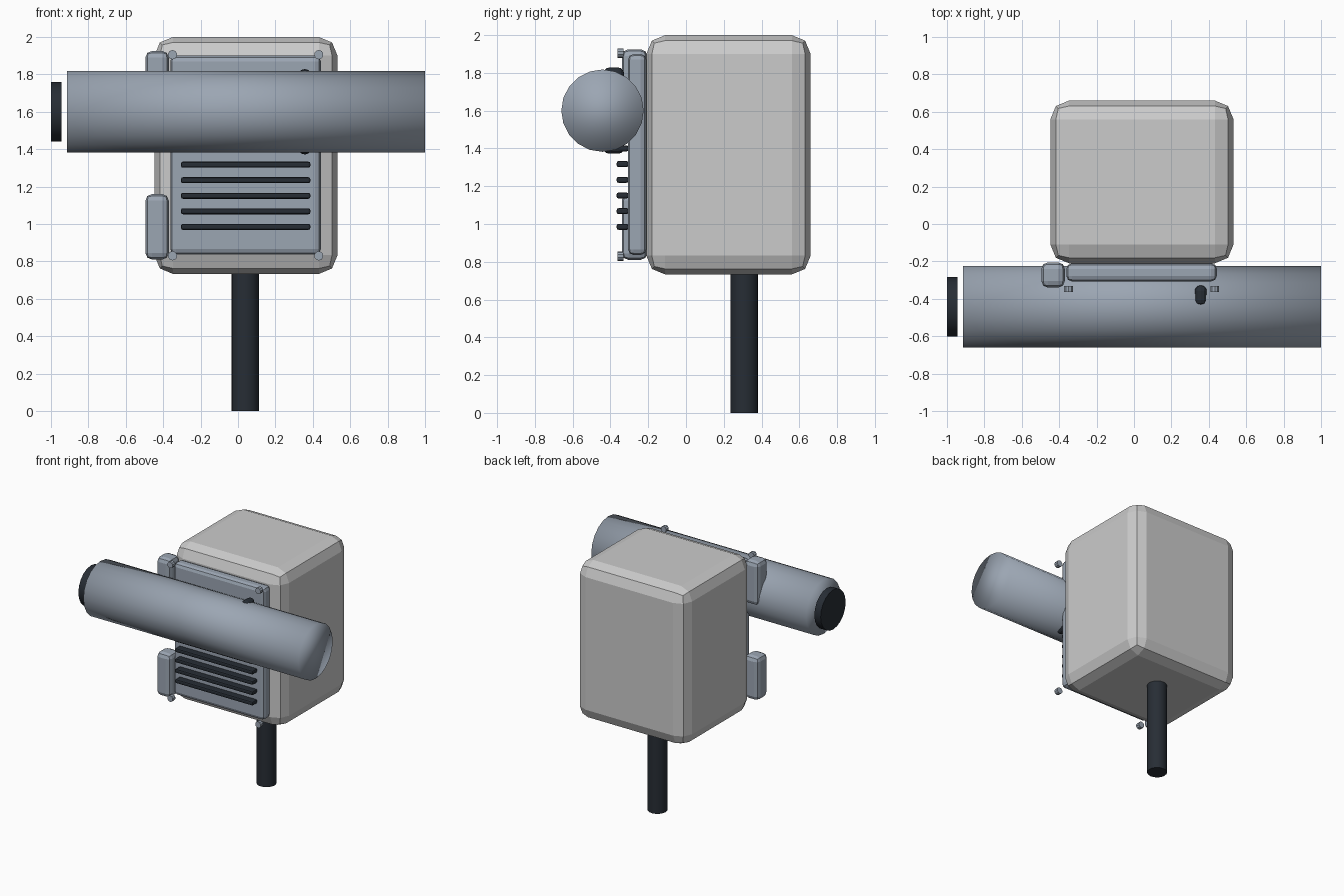
import bpy
from math import pi
from mathutils import Vector

default = bpy.data.objects.get("Cube")
if default:
    bpy.data.objects.remove(default)


def material(name, rgb):
    mat = bpy.data.materials.new(name)
    mat.use_nodes = True
    colour = (*rgb, 1)
    mat.diffuse_color = colour
    mat.node_tree.nodes["Principled BSDF"].inputs["Base Color"].default_value = colour
    return mat


shell = material("pale_grey", (0.55, 0.57, 0.57))
steel = material("blue_grey", (0.33, 0.38, 0.45))
dark = material("charcoal", (0.02, 0.026, 0.035))


def box(name, low, high, mat, bevel, segments=2):
    """Bevelled box spanning two opposite corners."""
    low, high = Vector(low), Vector(high)
    bpy.ops.mesh.primitive_cube_add(size=1, location=(low + high) / 2)
    obj = bpy.context.object
    obj.name = name
    obj.scale = high - low
    bpy.ops.object.transform_apply(location=False, rotation=False, scale=True)
    mod = obj.modifiers.new("rounded_edges", "BEVEL")
    mod.width = bevel
    mod.segments = segments
    obj.data.materials.append(mat)
    return obj


def rod(name, centre, radius, length, axis, mat, sides=20, sharp=True):
    """Cylinder along the x, y or z axis."""
    turn = {"x": (0, pi / 2, 0), "y": (pi / 2, 0, 0), "z": (0, 0, 0)}[axis]
    bpy.ops.mesh.primitive_cylinder_add(vertices=sides, radius=radius, depth=length,
                                        location=centre, rotation=turn)
    obj = bpy.context.object
    obj.name = name
    if sharp:
        bpy.ops.object.shade_smooth_by_angle()
    else:
        bpy.ops.object.shade_smooth()
    obj.data.materials.append(mat)
    return obj


# Housing on its post
box("housing", (-0.447, -0.21, 0.733), (0.532, 0.66, 2.0), shell, 0.1)
rod("post", (0.038, 0.308, 0.385), 0.073, 0.77, "z", dark)

# Front door
box("door", (-0.362, -0.307, 0.836), (0.443, -0.21, 1.9), steel, 0.03)

# Hinges on the door's right edge
for name, z in (("lower_hinge", 0.985), ("upper_hinge", 1.75)):
    box(name, (-0.495, -0.34, z - 0.175), (-0.37, -0.205, z + 0.175), steel, 0.035)

# Vent slats
for i in range(6):
    z = 0.985 + i * 0.083
    box(f"vent_slat_{i + 1}", (-0.305, -0.367, z - 0.016), (0.387, -0.305, z + 0.016),
        dark, 0.01)

# Corner bolts
for side, x in (("right", -0.35), ("left", 0.432)):
    for level, z in (("lower", 0.83), ("upper", 1.905)):
        rod(f"{level}_{side}_bolt", (x, -0.347, z), 0.025, 0.033, "y", steel, 10)

# Door handle
box("handle", (0.325, -0.437, 1.372), (0.389, -0.328, 1.828), dark, 0.03, 3)

# Horizontal tube with its end cap
rod("tube", (0.043, -0.442, 1.6), 0.218, 1.914, "x", steel, 20, sharp=False)
rod("tube_cap", (-0.972, -0.442, 1.6), 0.159, 0.056, "x", dark, 20)
